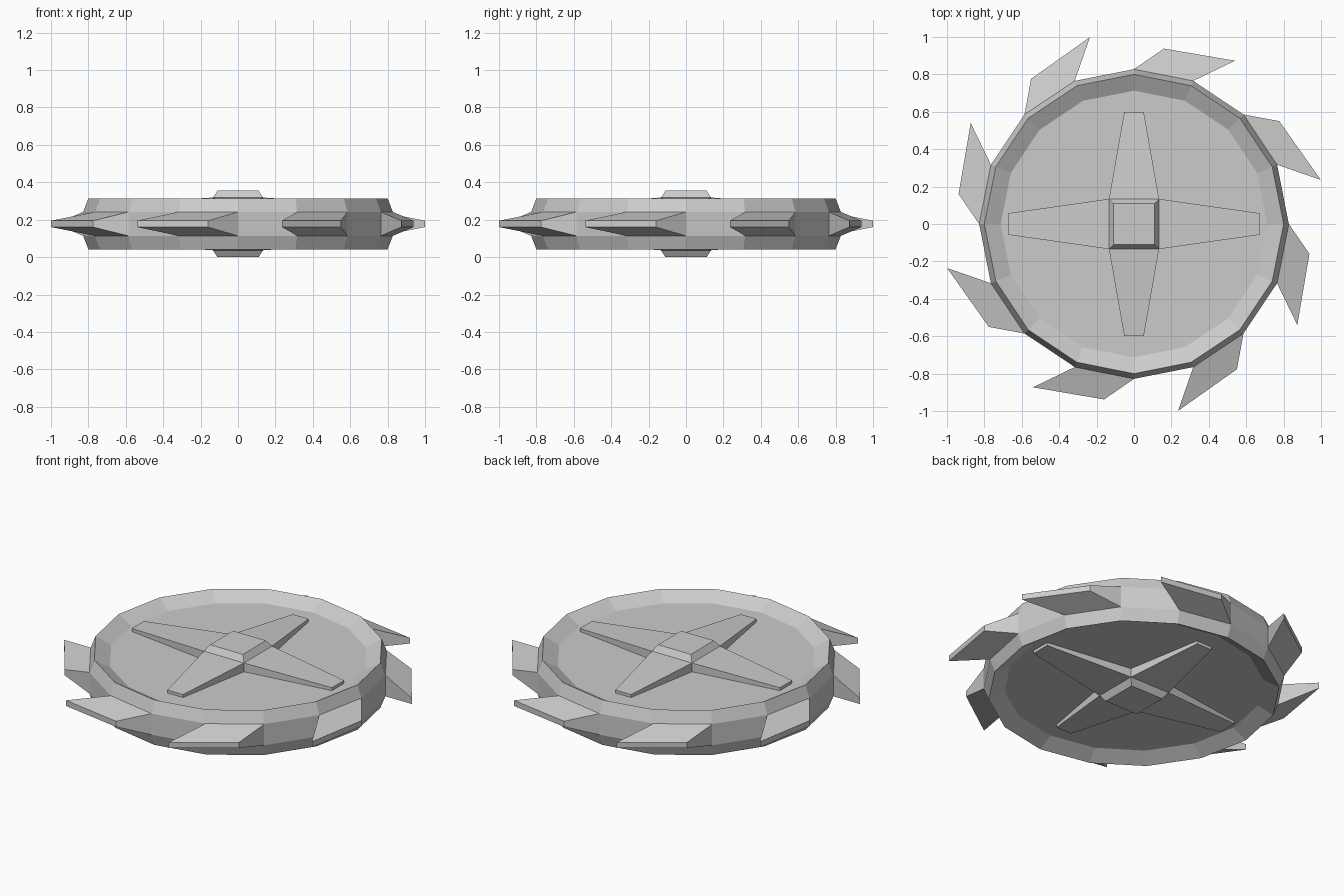
import bpy, bmesh
from math import cos, sin, tau, radians
from mathutils import Matrix, Vector

cube = bpy.data.objects.get("Cube")
if cube:
    bpy.data.objects.remove(cube, do_unlink=True)

MID = 0.1775  # height of the symmetry plane

steel = bpy.data.materials.new("plain_grey")
steel.use_nodes = True
GREY = (0.6, 0.6, 0.6, 1)
steel.diffuse_color = GREY
steel.node_tree.nodes["Principled BSDF"].inputs["Base Color"].default_value = GREY


def loft(name, rings, turn=0.0):
    """Bridge matching rings of points, cap both ends, turn about z."""
    bm = bmesh.new()
    loops = [[bm.verts.new(p) for p in ring] for ring in rings]
    for low, high in zip(loops, loops[1:]):
        for i in range(len(low)):
            j = (i + 1) % len(low)
            bm.faces.new((low[i], low[j], high[j], high[i]))
    bm.faces.new(loops[0])
    bm.faces.new(loops[-1])
    bmesh.ops.recalc_face_normals(bm, faces=bm.faces[:])
    bm.transform(Matrix.Translation((0, 0, MID)) @ Matrix.Rotation(turn, 4, 'Z'))
    mesh = bpy.data.meshes.new(name)
    bm.to_mesh(mesh)
    bm.free()
    mesh.materials.append(steel)
    obj = bpy.data.objects.new(name, mesh)
    bpy.context.collection.objects.link(obj)
    return obj


def polygon(sides, radius, z, phase=0.0):
    return [(radius * cos(phase + tau * i / sides),
             radius * sin(phase + tau * i / sides), z) for i in range(sides)]


def upright(a, b, half):
    """Upright rectangle between two plan points."""
    return [(*a, -half), (*b, -half), (*b, half), (*a, half)]


def mirrored(profile):
    """Mirror a bottom half profile of (radius, height) to the top."""
    return profile + [(r, -z) for r, z in reversed(profile)]


# Faceted disc with a shallow dish on each side
disc = mirrored([(0.713, -0.088), (0.80, -0.136), (0.828, -0.064)])
loft("disc_body", [polygon(16, r, z) for r, z in disc])

# Square hub with bevelled ends
hub = mirrored([(0.11, -MID), (0.134, -0.141)])
loft("centre_hub", [polygon(4, r * 2 ** 0.5, z, tau / 8) for r, z in hub])

# Four tapering spokes, sloping towards the rim
for i in range(4):
    length = 0.60 if i % 2 else 0.67
    tip = 0.052 if i % 2 else 0.058
    loft(f"spoke_{i + 1}",
         [upright((0.134, -0.134), (0.134, 0.134), 0.141),
          upright((length, -tip), (length, tip), 0.106)], tau * i / 4)

# Eight swept blades, each on every second rim facet
root = [Vector((0.828 * cos(a), 0.828 * sin(a))) for a in (radians(90), radians(67.5))]
for i in range(8):
    loft(f"rim_blade_{i + 1}",
         [upright(root[0], root[1], 0.064),
          upright((0.16, 0.938), (0.54, 0.873), 0.017)], tau * i / 8)
